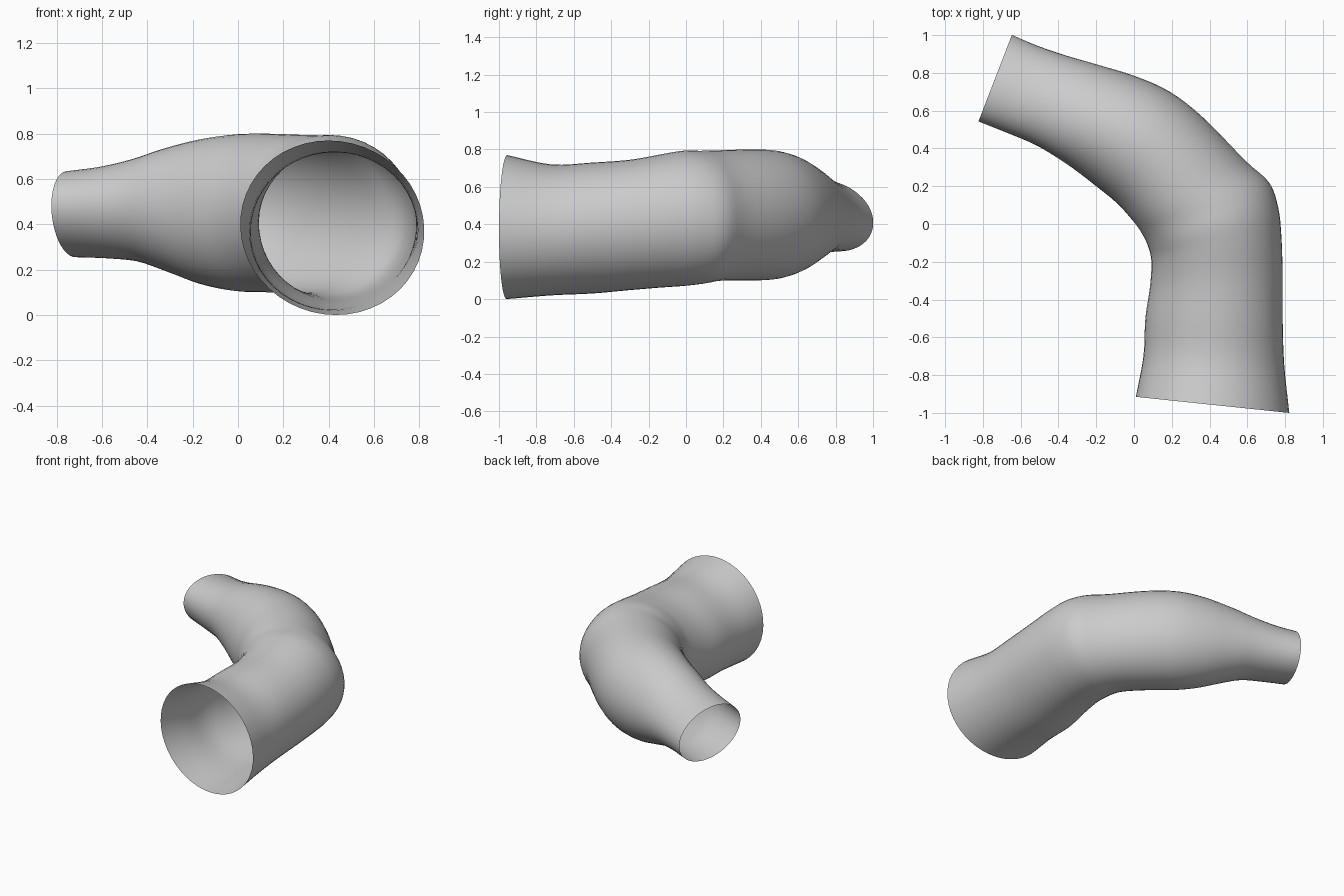
import bpy
import bmesh
from math import cos, sin, pi
from mathutils import Vector

cube = bpy.data.objects.get("Cube")
if cube:
    bpy.data.objects.remove(cube, do_unlink=True)

SIDES = 48   # points around the tube
STEPS = 4    # rings blended between neighbouring sections

# Sections from wide opening to narrow cuff:
# inner x, inner y, outer x, outer y, bottom z, top z, lean of the crown inwards
SECTIONS = [Vector(s) for s in (
    (.01, -.915, .822, -1, 0, .77, .04),
    (.05, -.7, .795, -.74, .02, .72, 0),
    (.06, -.5, .787, -.5, .03, .73, -.04),
    (.085, -.33, .787, -.27, .048, .745, -.04),
    (.092, -.2, .78, -.06, .062, .775, -.02),
    (.077, -.125, .763, .09, .07, .793, .01),
    (.045, -.055, .715, .22, .082, .793, .05),
    (0, .01, .59, .335, .098, .795, .06),
    (-.09, .11, .37, .56, .1, .8, .03),
    (-.2, .2, .19, .7, .105, .797, .02),
    (-.31, .285, 0, .785, .135, .775, .04),
    (-.42, .36, -.2, .845, .19, .735, .08),
    (-.53, .425, -.36, .89, .235, .69, .12),
    (-.67, .485, -.51, .94, .25, .655, .16),
    (-.822, .547, -.648, .997, .255, .635, .2),
)]


def blend(a, b, c, d, t):
    """Smooth curve through b and c."""
    return (2 * b + (c - a) * t + (2 * a - 5 * b + 4 * c - d) * t * t
            + (3 * b - a - 3 * c + d) * t ** 3) / 2


def smooth_sections(keys):
    padded = [2 * keys[0] - keys[1]] + keys + [2 * keys[-1] - keys[-2]]
    rings = []
    for i in range(len(keys) - 1):
        rings += [blend(*padded[i:i + 4], k / STEPS) for k in range(STEPS)]
    return rings + [keys[-1]]


def add_ring(bm, section):
    """Upright oval, sheared so its crown leans along the section."""
    ix, iy, ox, oy, low, high, lean = section
    inner, outer = Vector((ix, iy, 0)), Vector((ox, oy, 0))
    middle, half = (inner + outer) / 2, (outer - inner) / 2
    ring = []
    for k in range(SIDES):
        a = 2 * pi * k / SIDES
        p = middle + half * (cos(a) - lean * sin(a))
        p.z = (low + high) / 2 + sin(a) * (high - low) / 2
        ring.append(bm.verts.new(p))
    return ring


# Open bent sleeve
bm = bmesh.new()
rings = [add_ring(bm, s) for s in smooth_sections(SECTIONS)]
for r, q in zip(rings, rings[1:]):
    for k in range(SIDES):
        n = (k + 1) % SIDES
        bm.faces.new((r[k], r[n], q[n], q[k]))
bm.normal_update()
# Faces on the crown must point up
crown = max(bm.faces, key=lambda f: f.calc_center_median().z)
if crown.normal.z < 0:
    bmesh.ops.reverse_faces(bm, faces=bm.faces[:])
for f in bm.faces:
    f.smooth = True

mesh = bpy.data.meshes.new("bent_sleeve")
bm.to_mesh(mesh)
bm.free()
sleeve = bpy.data.objects.new("bent_sleeve", mesh)
bpy.context.collection.objects.link(sleeve)

# Plain grey cloth
grey = bpy.data.materials.new("light_grey")
grey.use_nodes = True
colour = (.6, .6, .6, 1)
grey.diffuse_color = colour
grey.node_tree.nodes["Principled BSDF"].inputs["Base Color"].default_value = colour
mesh.materials.append(grey)
